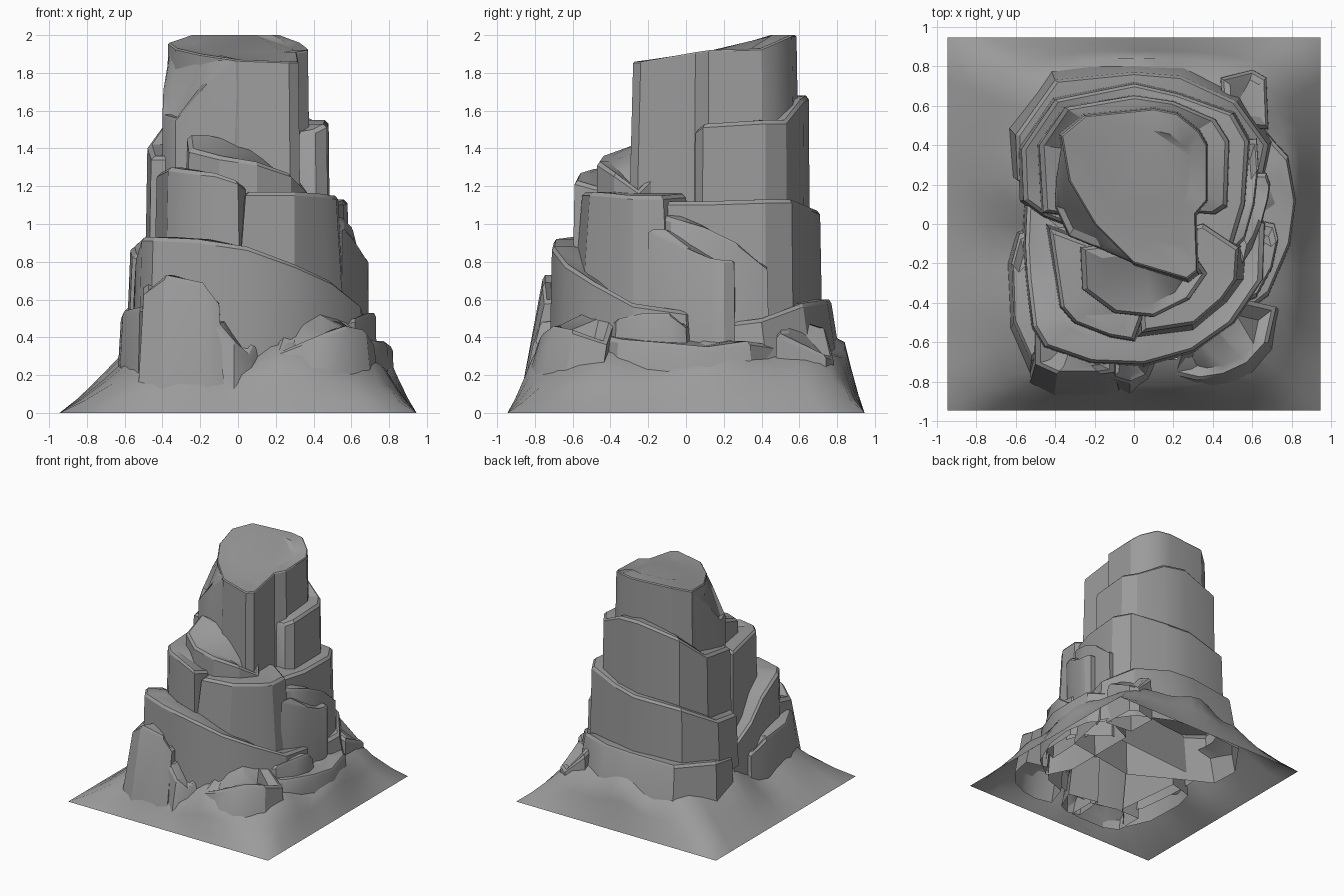
import bpy, bmesh, math

stone = bpy.data.materials.new("dark_stone")
stone.diffuse_color = (.33, .33, .33, 1)


def finish(name, bm, angle=28):
    bmesh.ops.recalc_face_normals(bm, faces=bm.faces)
    me = bpy.data.meshes.new(name)
    bm.to_mesh(me)
    bm.free()
    me.materials.append(stone)
    ob = bpy.data.objects.new(name, me)
    bpy.context.collection.objects.link(ob)
    bpy.context.view_layer.objects.active = ob
    ob.select_set(True)
    bpy.ops.object.shade_smooth_by_angle(angle=math.radians(angle))
    ob.select_set(False)


def rock(name, pts, zbot, flare=1.05, edge=0.02, lean=(0, 0)):
    """Loft a chipped slab from a top outline of (x, y, top height); open below."""
    cx = sum(p[0] for p in pts) / len(pts)
    cy = sum(p[1] for p in pts) / len(pts)
    size = sum(math.hypot(p[0] - cx, p[1] - cy) for p in pts) / len(pts)
    chip = 1 - edge / size
    bm = bmesh.new()

    def ring(s, zf, dx=0, dy=0):
        return [bm.verts.new((cx + (x - cx) * s + dx, cy + (y - cy) * s + dy, zf(z)))
                for x, y, z in pts]

    rings = [ring(flare, lambda z: zbot, *lean), ring(1, lambda z: z - edge),
             ring(chip, lambda z: z), ring(chip * 0.72, lambda z: z)]
    n = len(pts)
    for a, b in zip(rings, rings[1:]):
        for i in range(n):
            bm.faces.new((a[i], a[(i + 1) % n], b[(i + 1) % n], b[i]))
    cap = bm.faces.new(rings[-1])
    bmesh.ops.triangulate(bm, faces=[cap])
    finish(name, bm)


# Tall central stack with sloping top
rock("summit_column", [
    (-.37, .45, 1.96), (-.25, .55, 2), (.1, .585, 2), (.22, .56, 2), (.33, .47, 1.96),
    (.37, .40, 1.93), (.37, .12, 1.92), (.31, .05, 1.91), (.32, -.24, 1.86),
    (.27, -.28, 1.86), (.0, -.2, 1.87), (-.2, .0, 1.9), (-.33, .22, 1.93)],
    .9, 1.05, .008, (0, 0))
rock("summit_flank", [
    (-.36, .44, 1.93), (-.395, .22, 1.72), (-.4, .09, 1.58), (-.33, -.06, 1.56),
    (-.16, -.13, 1.74), (-.01, -.195, 1.86), (-.16, .0, 1.89)], .95, 1.03, .012)

# Stepped tiers wrapping the back
rock("back_tier_upper", [
    (-.46, .06, 1.36), (-.48, .4, 1.42), (-.35, .59, 1.6), (0, .65, 1.68), (.2, .62, 1.66),
    (.41, .53, 1.55), (.48, .42, 1.55), (.47, .09, 1.53), (.41, .05, 1.5),
    (.28, .06, 1.48), (-.3, .04, 1.36)], .75, 1.02)
rock("back_tier_middle", [
    (-.45, .04, .83), (-.56, .12, .84), (-.57, .38, .88), (-.4, .63, 1.03), (0, .71, 1.07),
    (.22, .66, 1.09), (.5, .56, 1.13), (.58, .42, 1.13), (.56, .1, 1.12), (.5, -.1, 1.12),
    (.2, -.2, 1.1)], .4, 1.03)
rock("back_tier_base", [
    (-.45, .15, .5), (-.59, .22, .52), (-.6, .45, .56), (-.4, .73, .58), (0, .77, .6),
    (.24, .75, .6), (.52, .62, .58), (.68, .4, .5), (.6, .0, .45), (.0, -.1, .5)],
    .08, 1.08, .02, (0, .05))

# Front shoulders
rock("front_shoulder_top", [
    (-.27, -.12, 1.47), (-.26, -.33, 1.4), (-.1, -.45, 1.36), (.1, -.47, 1.33),
    (.28, -.38, 1.27), (.37, -.25, 1.18), (.3, -.15, 1.28), (.05, -.08, 1.42)], .8, 1.04)
rock("front_shoulder_left", [
    (-.43, -.02, 1.27), (-.37, -.42, 1.3), (-.3, -.5, 1.29), (-.12, -.57, 1.27),
    (0, -.59, 1.23), (.04, -.48, 1.2), (.05, -.2, 1.25)], .6, 1.06)
rock("front_shoulder_right", [
    (.04, -.55, 1.17), (.3, -.51, 1.17), (.45, -.38, 1.16), (.52, -.28, 1.15),
    (.53, -.12, 1.15), (.35, .0, 1.16), (.0, -.1, 1.17)], .45, 1.2)
rock("front_tier_lower", [
    (-.54, .12, .55), (-.55, -.1, .68), (-.54, -.27, .83), (-.51, -.52, .93),
    (-.45, -.62, .93), (-.22, -.7, .92), (.05, -.71, .88), (.3, -.64, .79), (.5, -.5, .7),
    (.65, -.28, .58), (.66, 0, .54), (.4, .2, .6)], .15, 1.04)

# Right side ledges
rock("right_ramp", [
    (.46, -.18, 1.06), (.56, -.08, 1.03), (.61, .1, .98), (.63, .28, .9), (.62, .43, .78),
    (.4, .42, .85), (.38, -.1, 1.06)], .3, 1.04)
rock("right_pillar", [
    (.55, -.2, .97), (.6, -.12, .93), (.645, .0, .87), (.68, .13, .82), (.69, .2, .81),
    (.67, .255, .81), (.55, .26, .81), (.48, .0, .92)], .25, 1.03, .015)
rock("right_slab", [
    (.5, -.42, .48), (.62, -.37, .5), (.7, -.22, .53), (.73, -.08, .53), (.71, .0, .47),
    (.52, .04, .48)], .2, 1.05)
rock("right_ledge", [
    (.5, -.5, .42), (.68, -.36, .39), (.79, -.1, .37), (.82, .12, .35), (.78, .34, .38),
    (.66, .47, .36), (.4, .35, .4), (.4, -.3, .42)], .08, 1.04)

# Boulders around the foot
rock("front_boulder", [
    (-.5, -.71, .65), (-.39, -.76, .73), (-.17, -.76, .69), (-.1, -.75, .6),
    (-.1, -.55, .62), (-.3, -.5, .72), (-.5, -.5, .7)], .08, 1.15, .025, (.0, -.1))
rock("left_boulder", [
    (-.61, -.5, .54), (-.52, -.7, .56), (-.35, -.5, .6), (-.4, .0, .5), (-.58, -.05, .44),
    (-.62, -.2, .52)], .08, 1.14, .025, (-.01, -.02))
rock("front_stone", [
    (-.12, -.78, .48), (-.02, -.81, .38), (.07, -.77, .31), (.14, -.6, .45),
    (-.1, -.55, .5)], .08, 1.1, .02, (0, -.05))
rock("front_right_boulder", [
    (.19, -.76, .32), (.32, -.79, .37), (.45, -.77, .42), (.58, -.71, .46), (.68, -.6, .44),
    (.72, -.42, .38), (.55, -.38, .5), (.42, -.52, .52), (.25, -.58, .48)],
    .08, 1.1, .02, (.01, -.06))
rock("back_right_boulder", [
    (.45, .5, .5), (.68, .48, .42), (.67, .74, .31), (.6, .78, .3), (.44, .74, .45)],
    .06, 1.05)

# Ground apron: square outline rising to a wavy ring, then tucked under the rocks
bm = bmesh.new()
n = 48
rows = []
for t in (0, .3, .65, 1, 2):
    row = []
    for i in range(n):
        a = 2 * math.pi * i / n
        c, s = math.cos(a), math.sin(a)
        m = .945 / max(abs(c), abs(s))
        r = 1 / (abs(c) ** 3.4 + abs(s) ** 3.4) ** (1 / 3.4)
        ix = r * c * (.79 if c > 0 else .62)
        iy = r * s * (.84 if s > 0 else .82)
        h = .25 + .07 * max(s, 0) + .03 * math.sin(5 * a + .6) + .03 * math.sin(9 * a)
        if t == 2:   # tucked ring
            row.append(bm.verts.new((ix * .84, iy * .84, h + .07)))
        else:
            row.append(bm.verts.new((m * c + (ix - m * c) * t, m * s + (iy - m * s) * t,
                                     h * t ** 1.15)))
    rows.append(row)
for a, b in zip(rows, rows[1:]):
    for i in range(n):
        bm.faces.new((a[i], a[(i + 1) % n], b[(i + 1) % n], b[i]))
finish("ground_apron", bm, 60)
